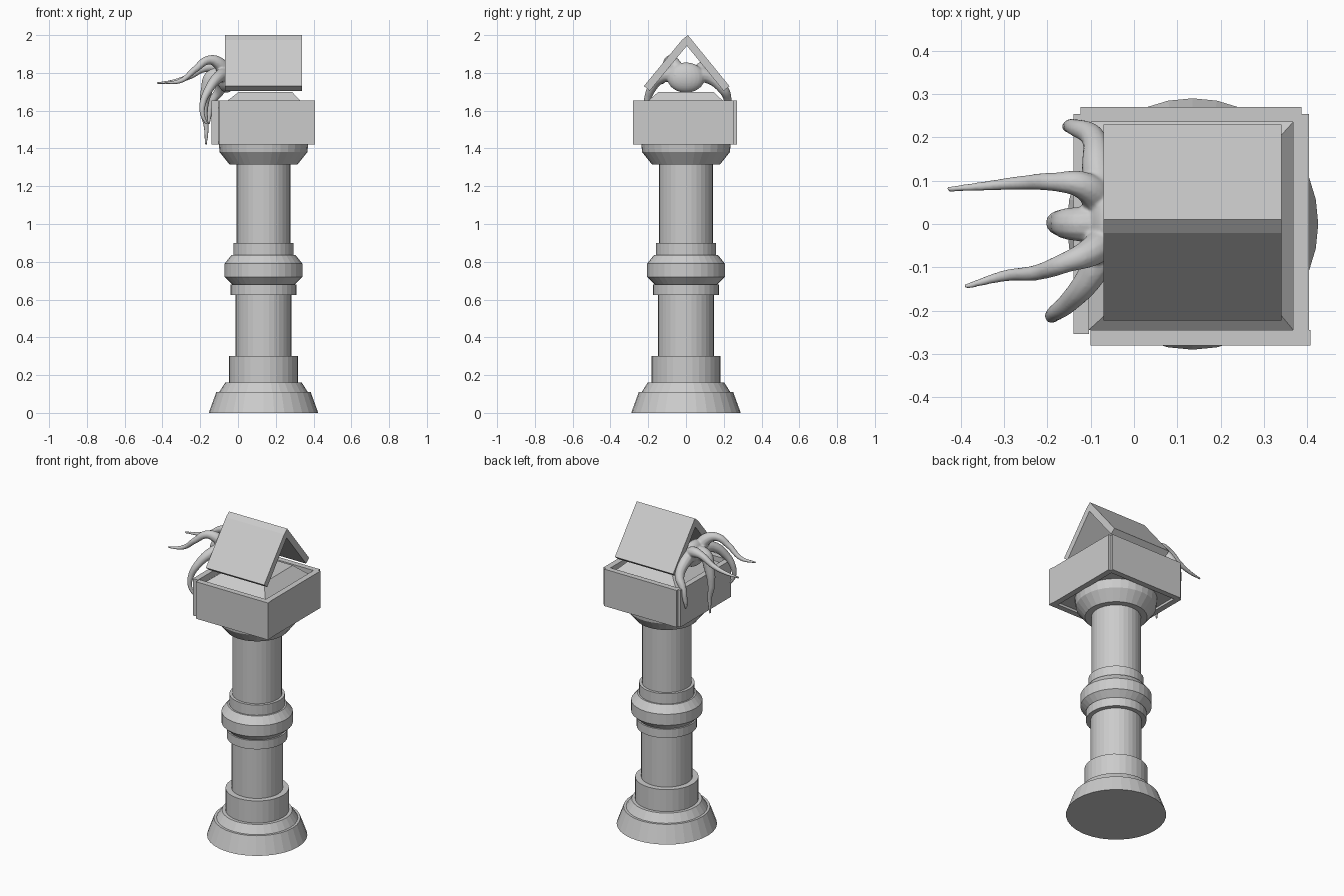
import bpy, bmesh, math

if "Cube" in bpy.data.objects:
    bpy.data.objects.remove(bpy.data.objects["Cube"])

CX = 0.135  # column axis


def add_mesh(name, bm):
    bmesh.ops.recalc_face_normals(bm, faces=bm.faces)
    me = bpy.data.meshes.new(name)
    bm.to_mesh(me)
    bm.free()
    ob = bpy.data.objects.new(name, me)
    bpy.context.collection.objects.link(ob)
    return ob


def lathe(name, profile, n=32):
    bm = bmesh.new()
    rings = [[bm.verts.new((CX + r * math.cos(2 * math.pi * i / n),
                            r * math.sin(2 * math.pi * i / n), z)) for i in range(n)]
             for r, z in profile]
    for a, b in zip(rings, rings[1:]):
        for i in range(n):
            bm.faces.new((a[i], a[(i + 1) % n], b[(i + 1) % n], b[i]))
    bm.faces.new(rings[0])
    bm.faces.new(rings[-1])
    return add_mesh(name, bm)


def loft(name, lower, upper):
    """Solid between two matching loops of points."""
    bm = bmesh.new()
    a = [bm.verts.new(p) for p in lower]
    b = [bm.verts.new(p) for p in upper]
    n = len(a)
    for i in range(n):
        bm.faces.new((a[i], a[(i + 1) % n], b[(i + 1) % n], b[i]))
    bm.faces.new(a)
    bm.faces.new(b)
    return add_mesh(name, bm)


def rect(x0, x1, y0, y1, z):
    return [(x0, y0, z), (x1, y0, z), (x1, y1, z), (x0, y1, z)]


def box(name, x0, x1, y0, y1, z0, z1):
    return loft(name, rect(x0, x1, y0, y1, z0), rect(x0, x1, y0, y1, z1))


# Turned column with foot, collars and capital
lathe("column", [
    (.29, 0), (.25, .11), (.235, .11), (.203, .16), (.183, .16), (.183, .30),
    (.148, .30), (.148, .625), (.175, .625), (.175, .68), (.165, .68),
    (.206, .72), (.206, .79), (.17, .835), (.16, .835), (.16, .90),
    (.143, .90), (.143, 1.315), (.18, 1.315), (.232, 1.38), (.238, 1.435)])

# Box walls around a recessed core
Z0, Z1 = 1.42, 1.655
box("front_panel", -.10, .407, -.28, -.244, Z0, Z1)
box("right_panel", .367, .404, -.244, .254, Z0, Z1)
box("back_panel", -.123, .387, .235, .27, Z0, Z1)
box("left_panel", -.14, -.104, -.254, .254, Z0, Z1)
box("box_core", -.104, .367, -.244, .235, 1.435, 1.615)
loft("sloped_plinth", rect(-.104, .367, -.244, .235, 1.615),
     rect(.005, .285, -.145, .145, 1.70))


# Roof slabs, one overlapping the other at the ridge
def roof_slab(name, section):
    loft(name, [(-.07, y, z) for y, z in section], [(.34, y, z) for y, z in section])


roof_slab("roof_back", [(.01, 2.0), (.23, 1.73), (.199, 1.705), (-.021, 1.975)])
roof_slab("roof_front", [(-.021, 1.975), (-.223, 1.73), (-.192, 1.705), (.01, 1.95)])

# Tentacles: x, y, z, radius along each path
tentacles = [
    [(-.07, .05, 1.78, .045), (-.12, .09, 1.83, .032), (-.18, .097, 1.825, .022),
     (-.26, .095, 1.78, .016), (-.34, .088, 1.755, .011), (-.43, .08, 1.745, .006)],
    [(-.06, -.03, 1.78, .045), (-.10, -.065, 1.85, .034), (-.155, -.088, 1.868, .024),
     (-.225, -.112, 1.82, .018), (-.30, -.12, 1.76, .013), (-.39, -.145, 1.745, .006)],
    [(-.06, -.04, 1.79, .045), (-.10, -.12, 1.78, .032), (-.15, -.18, 1.72, .024),
     (-.188, -.21, 1.63, .017), (-.185, -.215, 1.57, .012), (-.165, -.21, 1.53, .007)],
    [(-.07, .04, 1.79, .045), (-.083, .12, 1.78, .037), (-.095, .20, 1.71, .028),
     (-.135, .222, 1.65, .02), (-.152, .225, 1.58, .014), (-.155, .22, 1.53, .007)],
    [(-.06, 0, 1.77, .05), (-.135, 0, 1.78, .039), (-.165, .002, 1.71, .032),
     (-.18, .003, 1.60, .021), (-.168, .002, 1.51, .013), (-.17, 0, 1.42, .006)],
]
parts = []
for path in tentacles:
    cu = bpy.data.curves.new("tentacle", 'CURVE')
    cu.dimensions = '3D'
    cu.bevel_depth = 1.0
    cu.bevel_resolution = 4
    cu.use_fill_caps = True
    sp = cu.splines.new('BEZIER')
    sp.resolution_u = 10
    sp.bezier_points.add(len(path) - 1)
    for bp, (x, y, z, r) in zip(sp.bezier_points, path):
        bp.co = (x, y, z)
        bp.radius = r
        bp.handle_left_type = bp.handle_right_type = 'AUTO'
    ob = bpy.data.objects.new("tentacle", cu)
    bpy.context.collection.objects.link(ob)
    parts.append(ob)

# Creature body under the roof end
bpy.ops.mesh.primitive_uv_sphere_add(segments=24, ring_count=16, radius=1,
                                     location=(-.06, 0, 1.775))
body = bpy.context.object
body.name = "tentacled_creature"
body.scale = (.05, .10, .08)
bpy.ops.object.transform_apply(location=True, rotation=False, scale=True)

# Merge body and tentacles into one smooth skin
bpy.ops.object.select_all(action='DESELECT')
for ob in parts:
    ob.select_set(True)
bpy.context.view_layer.objects.active = parts[0]
bpy.ops.object.convert(target='MESH')
for ob in parts:
    ob.select_set(True)
body.select_set(True)
bpy.context.view_layer.objects.active = body
bpy.ops.object.join()
rm = body.modifiers.new("merge", 'REMESH')
rm.mode = 'VOXEL'
rm.voxel_size = .005
rm.use_smooth_shade = True
sm = body.modifiers.new("soften", 'SMOOTH')
sm.factor = .5
sm.iterations = 3
